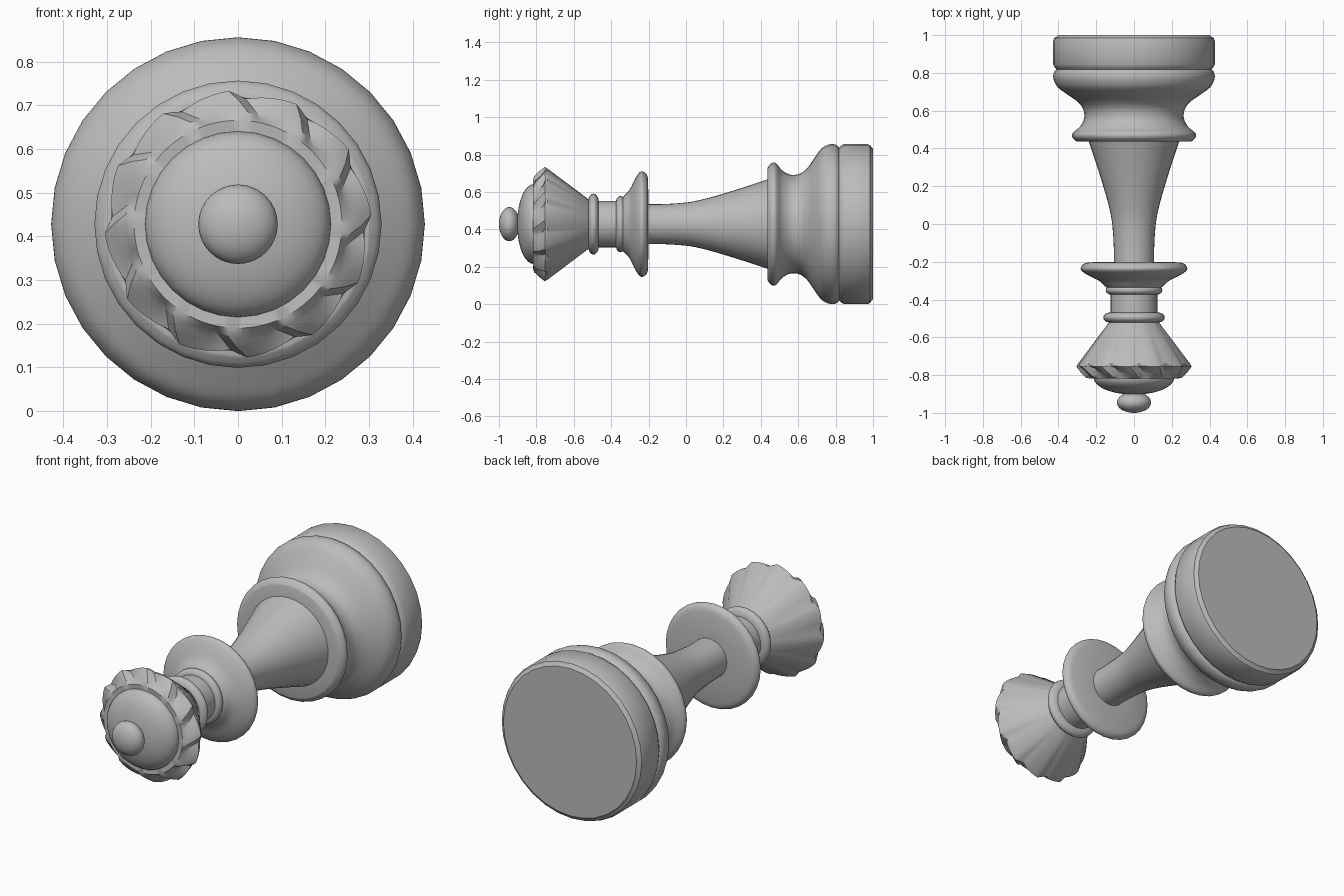
import bpy, bmesh, math
from mathutils import Vector

cube = bpy.data.objects.get("Cube")
if cube:
    bpy.data.objects.remove(cube, do_unlink=True)

AXIS_Z = 0.428   # height of the lying turning axis
SEGMENTS = 32

grey = bpy.data.materials.new("plain grey")
grey.use_nodes = True
colour = (0.5, 0.5, 0.5, 1)
grey.diffuse_color = colour
grey.node_tree.nodes["Principled BSDF"].inputs["Base Color"].default_value = colour


def curve_through(pts, steps=4):
    """Smooth curve through (y, radius) points."""
    p = [Vector(q) for q in pts]
    p = [2 * p[0] - p[1]] + p + [2 * p[-1] - p[-2]]
    out = []
    for a, b, c, d in zip(p, p[1:], p[2:], p[3:]):
        for i in range(steps):
            t = i / steps
            out.append(0.5 * (2 * b + (c - a) * t + (2 * a - 5 * b + 4 * c - d) * t**2
                              + (3 * b - a - 3 * c + d) * t**3))
    return out + [p[-2]]


def arc(y, r, half_y, half_r, start=0, end=180, steps=10):
    """Rounded bead section running from front to back."""
    angles = [math.radians(start + (end - start) * i / steps) for i in range(steps + 1)]
    return [(y - half_y * math.cos(a), r + half_r * math.sin(a)) for a in angles]


def build(name, rings, angle=35):
    """Skin rings of points and close both ends."""
    bm = bmesh.new()
    loops = [[bm.verts.new(p) for p in ring] for ring in rings]
    n = len(loops[0])
    for a, b in zip(loops, loops[1:]):
        for i in range(n):
            j = (i + 1) % n
            bm.faces.new((a[i], a[j], b[j], b[i]))
    bm.faces.new(loops[0])
    bm.faces.new(loops[-1])
    bmesh.ops.remove_doubles(bm, verts=bm.verts, dist=0.0002)
    bmesh.ops.recalc_face_normals(bm, faces=bm.faces)
    mesh = bpy.data.meshes.new(name)
    bm.to_mesh(mesh)
    bm.free()
    mesh.materials.append(grey)
    obj = bpy.data.objects.new(name, mesh)
    bpy.context.collection.objects.link(obj)
    bpy.ops.object.select_all(action="DESELECT")
    obj.select_set(True)
    bpy.context.view_layer.objects.active = obj
    bpy.ops.object.shade_smooth_by_angle(angle=math.radians(angle))
    return obj


def point(y, r, a):
    return (r * math.sin(a), y, AXIS_Z + r * math.cos(a))


def lathe(name, profile):
    turn = math.tau / SEGMENTS
    return build(name, [[point(y, max(r, 0.0001), i * turn) for i in range(SEGMENTS)]
                        for y, r in profile])


# Base disc with softened edges
lathe("base_disc", [(0.815, 0.405), (0.83, 0.42), (0.845, 0.428), (0.97, 0.428),
                    (0.985, 0.422), (0.99, 0.412), (1.0, 0.402)])

# Swelling base and flange in one flowing section
lathe("base_bulge", [(0.436, 0.2), (0.436, 0.3)] + curve_through([
    (0.438, 0.305), (0.452, 0.322), (0.468, 0.329), (0.485, 0.322), (0.515, 0.287),
    (0.56, 0.264), (0.61, 0.27), (0.65, 0.302), (0.685, 0.352), (0.725, 0.405),
    (0.77, 0.427), (0.805, 0.423), (0.822, 0.405)]))

# Flaring stem
lathe("stem", curve_through([(-0.21, 0.106), (-0.1, 0.108), (0.02, 0.118), (0.12, 0.14),
                             (0.23, 0.172), (0.34, 0.207), (0.45, 0.244)]))

# Collar plate with a flat back
lathe("collar", curve_through([(-0.345, 0.135), (-0.325, 0.158), (-0.3, 0.186),
                               (-0.272, 0.242), (-0.25, 0.275), (-0.232, 0.282),
                               (-0.212, 0.268), (-0.203, 0.245)]) + [(-0.2, 0.1)])

# Neck and its two beads
lathe("neck", [(-0.54, 0.124), (-0.32, 0.124)])
lathe("lower_neck_bead", arc(-0.35, 0.12, 0.024, 0.03))
lathe("upper_neck_bead", arc(-0.495, 0.12, 0.028, 0.043))

# Crown: a cone whose rim is carved by twelve swept notches
TEETH, STEPS = 12, 8
TWIST = math.radians(9)


def notch(i):
    t = (i % STEPS) / STEPS
    return t / 0.25 if t < 0.25 else ((1 - t) / 0.75) ** 1.3


def crown_ring(y, r, depth_y=0.0, depth_r=0.0, twist=0.0):
    n = TEETH * STEPS
    return [point(y + depth_y * notch(i), r - depth_r * notch(i),
                  i * math.tau / n + twist - 0.07) for i in range(n)]


build("crown", [
    crown_ring(-0.515, 0.12), crown_ring(-0.527, 0.137),
    crown_ring(-0.74, 0.298, 0, 0.008),
    crown_ring(-0.755, 0.306, 0.004, 0.018),
    crown_ring(-0.785, 0.283, 0.024, 0.018, TWIST * 0.5),
    crown_ring(-0.812, 0.258, 0.022, 0.01, TWIST),
    crown_ring(-0.818, 0.238, 0, 0, TWIST),
    crown_ring(-0.81, 0.15, 0, 0, TWIST)], 30)

# Dome and finial on top of the crown
lathe("dome", [(-0.8, 0.213)] + arc(-0.815, 0, 0.088, 0.213, 90, 0))
lathe("finial", arc(-0.945, 0, 0.055, 0.091, steps=16))
